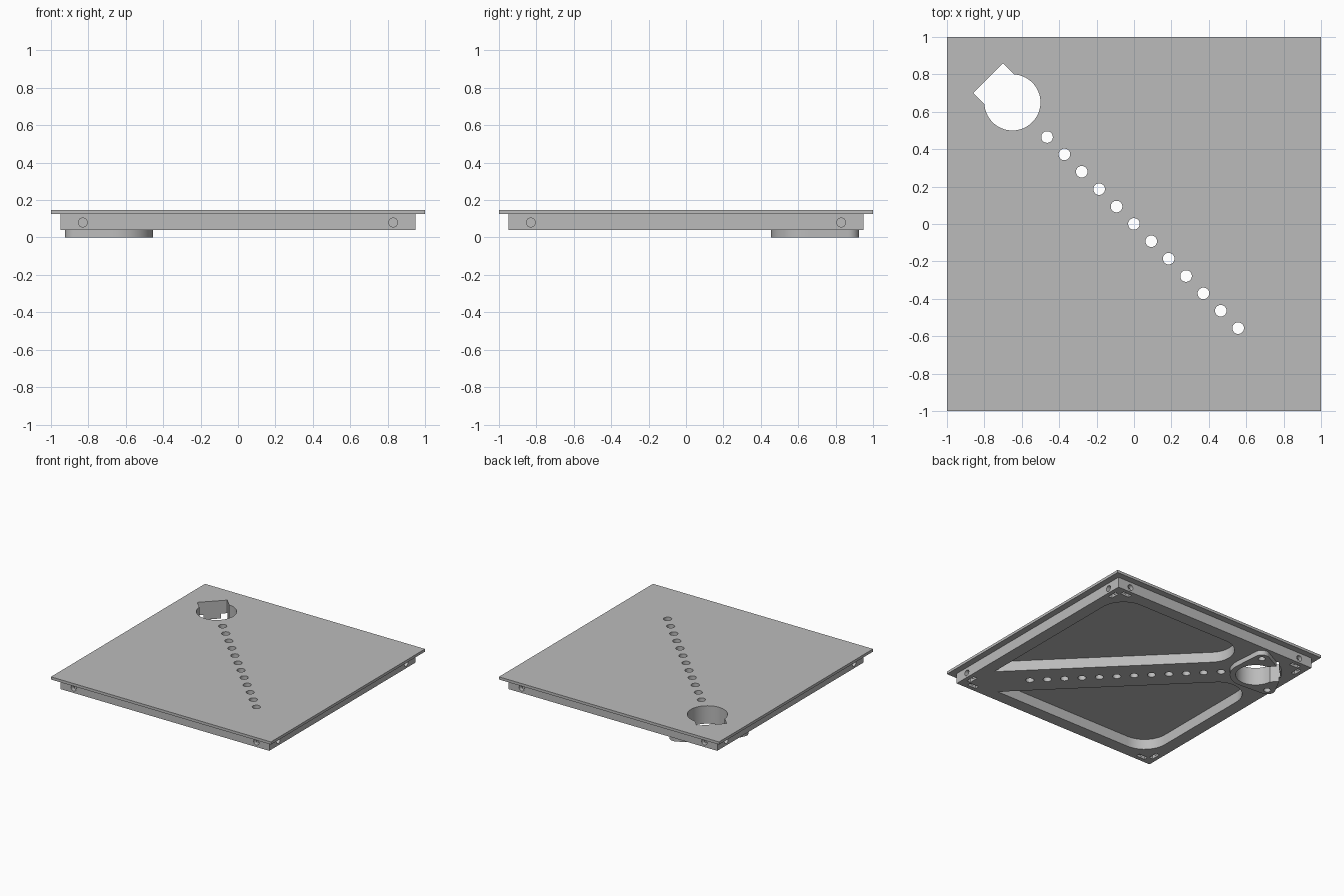
import bpy, bmesh
from math import pi, cos, sin, tan
from mathutils import Vector, Matrix, geometry

if "Cube" in bpy.data.objects:
    bpy.data.objects.remove(bpy.data.objects["Cube"])

# Heights and main sizes
TOP, UNDER, FRAME_Z = 0.147, 0.125, 0.04
FRAME, POCKET = 0.948, 0.845
HOLE = Vector((-0.65, 0.65))
EARS = [Vector((-0.53, 0.865)), Vector((-0.865, 0.53))]

grey = bpy.data.materials.new("plain grey")
grey.use_nodes = True
colour = (0.5, 0.5, 0.5, 1)
grey.diffuse_color = colour
grey.node_tree.nodes["Principled BSDF"].inputs["Base Color"].default_value = colour


def circle(centre, r, n=32):
    return [Vector((centre[0] + r * cos(2 * pi * i / n), centre[1] + r * sin(2 * pi * i / n)))
            for i in range(n)]


def rect(cx, cy, hx, hy, angle=0):
    turn = Matrix.Rotation(angle, 2)
    return [Vector((cx, cy)) + turn @ Vector((sx * hx, sy * hy))
            for sx, sy in ((-1, -1), (1, -1), (1, 1), (-1, 1))]


def fillet(corners, radii, steps=12):
    """Round the corners of a convex polygon."""
    out = []
    for i, p in enumerate(corners):
        a = (corners[i - 1] - p).normalized()
        b = (corners[(i + 1) % len(corners)] - p).normalized()
        r = radii[i]
        if r == 0:
            out.append(p)
            continue
        half = a.angle(b) / 2
        centre = p + (a + b).normalized() * r / sin(half)
        start = p + a * r / tan(half) - centre
        end = p + b * r / tan(half) - centre
        for k in range(steps + 1):
            t = k / steps
            sweep = pi - 2 * half
            v = (start * sin((1 - t) * sweep) + end * sin(t * sweep)) / sin(sweep)
            out.append(centre + v)
    return out


def prisms(name, outlines, z0, z1, matrices=(Matrix(),)):
    """Extrude flat outlines from z0 to z1, once per matrix."""
    bm = bmesh.new()
    for m in matrices:
        for pts in outlines:
            face = bm.faces.new([bm.verts.new(m @ Vector((p.x, p.y, z0))) for p in pts])
            new = bmesh.ops.extrude_face_region(bm, geom=[face])["geom"]
            up = m.to_3x3() @ Vector((0, 0, z1 - z0))
            bmesh.ops.translate(bm, vec=up, verts=[g for g in new if isinstance(g, bmesh.types.BMVert)])
    bmesh.ops.recalc_face_normals(bm, faces=bm.faces)
    mesh = bpy.data.meshes.new(name)
    bm.to_mesh(mesh)
    bm.free()
    mesh.materials.append(grey)
    obj = bpy.data.objects.new(name, mesh)
    bpy.context.collection.objects.link(obj)
    return obj


def cut(obj, cutters):
    for c in cutters:
        mod = obj.modifiers.new("cut", 'BOOLEAN')
        mod.operation, mod.solver, mod.object = 'DIFFERENCE', 'EXACT', c
    graph = bpy.context.evaluated_depsgraph_get()
    mesh = bpy.data.meshes.new_from_object(obj.evaluated_get(graph))
    obj.modifiers.clear()
    obj.data = mesh


# Main parts
cover = prisms("cover_plate", [rect(0, 0, 1, 1)], UNDER, TOP)
frame = prisms("under_frame", [rect(0, 0, FRAME, FRAME)], FRAME_Z, UNDER)
points = circle(HOLE, 0.195, 64) + circle(EARS[0], 0.06) + circle(EARS[1], 0.06)
hull = [points[i] for i in geometry.convex_hull_2d(points)]
boss = prisms("socket_boss", [hull], 0, FRAME_Z)

# Round opening with its square notch, and the diagonal row of holes
opening = prisms("opening_cutter", [circle(HOLE, 0.15, 64)], -0.1, 0.3)
notch = prisms("notch_cutter", [rect(-0.715, 0.715, 0.113, 0.092, pi / 4)], -0.1, 0.3)
row = [-0.465 + i * 0.0929 for i in range(12)]
holes = prisms("row_cutter", [circle((d, -d), 0.031) for d in row], -0.1, 0.3)

# Two triangular pockets either side of the diagonal bar
BAR = 0.215
tri = [Vector((POCKET, POCKET)), Vector((BAR - POCKET, POCKET)), Vector((POCKET, BAR - POCKET))]
upper = fillet(tri, [0.2, 0.18, 0])
lower = [Vector((-p.y, -p.x)) for p in upper]
pockets = prisms("pocket_cutter", [upper, lower], -0.1, 0.2)

# Screw holes and nut slots on each of the four sides
turns = [Matrix.Rotation(k * pi / 2, 4, 'Z') for k in range(4)]
sideways = [t @ Matrix.Rotation(pi / 2, 4, 'X') for t in turns]
screws = prisms("screw_cutter", [circle((s * 0.83, 0.08), 0.024, 24) for s in (-1, 1)],
                0.865, 1.1, sideways)
slots = prisms("slot_cutter", [rect(s * 0.83, 0.897, 0.04, 0.017) for s in (-1, 1)],
               -0.1, 0.11, turns)
ear_holes = prisms("ear_cutter", [circle(e, 0.027, 24) for e in EARS], -0.1, 0.1)

cut(cover, [opening, notch, holes])
cut(frame, [opening, notch, holes, pockets, screws, slots, ear_holes])
cut(boss, [opening, notch, ear_holes])

for c in (opening, notch, holes, pockets, screws, slots, ear_holes):
    bpy.data.objects.remove(c)

# Smooth round walls, sharp edges
bpy.ops.object.select_all(action='DESELECT')
for obj in (cover, frame, boss):
    obj.select_set(True)
bpy.context.view_layer.objects.active = cover
bpy.ops.object.shade_smooth_by_angle(angle=pi / 6)
